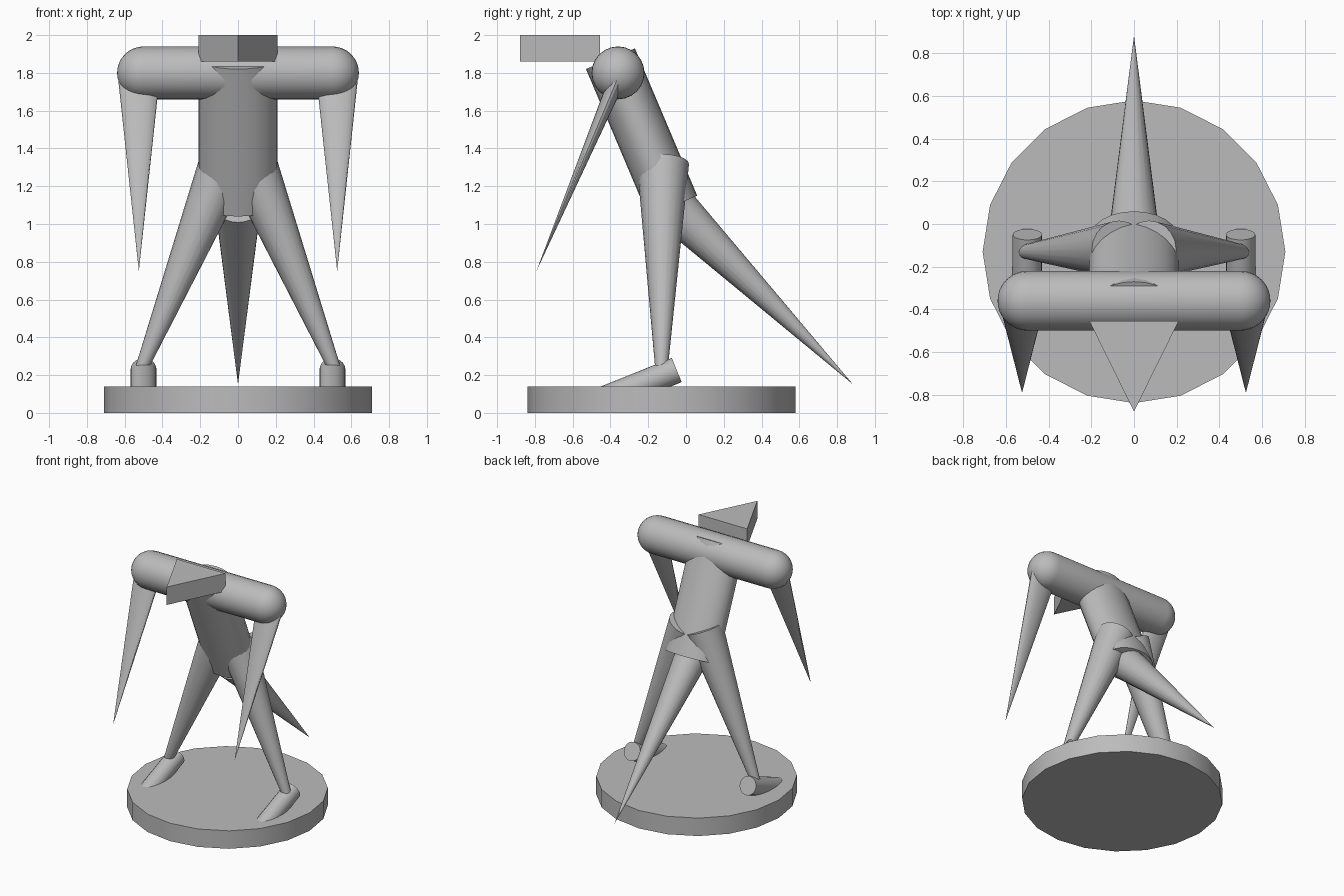
import bpy, bmesh, math
from mathutils import Vector

cube = bpy.data.objects.get("Cube")
if cube:
    bpy.data.objects.remove(cube, do_unlink=True)

grey = bpy.data.materials.new("plain_grey")
grey.use_nodes = True
GREY = (0.5, 0.5, 0.5, 1)
grey.diffuse_color = GREY
grey.node_tree.nodes["Principled BSDF"].inputs["Base Color"].default_value = GREY


def finish(name, bm, angle=30):
    bmesh.ops.recalc_face_normals(bm, faces=bm.faces)
    mesh = bpy.data.meshes.new(name)
    bm.to_mesh(mesh)
    bm.free()
    mesh.materials.append(grey)
    obj = bpy.data.objects.new(name, mesh)
    bpy.context.collection.objects.link(obj)
    bpy.ops.object.select_all(action='DESELECT')
    obj.select_set(True)
    bpy.context.view_layer.objects.active = obj
    bpy.ops.object.shade_smooth_by_angle(angle=math.radians(angle))
    return obj


def limb(name, start, end, profile, depth=1.0, sides=20, ref=(1, 0, 0)):
    """Sweep rings from start to end; profile is (distance along axis, radius)."""
    start, end = Vector(start), Vector(end)
    axis = (end - start).normalized()
    ref = Vector(ref)
    wide = (ref - axis * ref.dot(axis)).normalized()
    deep = axis.cross(wide) * depth
    bm = bmesh.new()
    rings = []
    for dist, radius in profile:
        turns = [math.tau * i / sides for i in range(sides)]
        rings.append([bm.verts.new(start + axis * dist + radius *
                                   (wide * math.cos(t) + deep * math.sin(t)))
                      for t in turns])
    for a, b in zip(rings, rings[1:]):
        for i in range(sides):
            j = (i + 1) % sides
            bm.faces.new((a[i], a[j], b[j], b[i]))
    bm.faces.new(rings[0])
    bm.faces.new(rings[-1])
    bmesh.ops.remove_doubles(bm, verts=bm.verts, dist=1e-5)
    return finish(name, bm)


def taper(name, start, end, r_start, r_end, **options):
    length = (Vector(end) - Vector(start)).length
    return limb(name, start, end, [(0, r_start), (length, r_end)], **options)


# Round stand
taper("base", (0, -0.13, 0), (0, -0.13, 0.14), 0.71, 0.71)

# Oval torso leaning forward
HIP = (0, -0.07, 1.095)
taper("torso", HIP, (0, -0.4, 1.875), 0.21, 0.21, depth=0.67, sides=24)

# Shoulder bar with rounded ends
R, HALF = 0.14, 0.5
steps = [math.pi / 2 * i / 8 for i in range(9)]
cap = [(R - R * math.cos(t), max(R * math.sin(t), 1e-4)) for t in steps]
span = 2 * (HALF + R)
bar = cap + [(span - d, r) for d, r in reversed(cap)]
limb("shoulders", (-HALF - R, -0.36, 1.8), (HALF + R, -0.36, 1.8), bar,
     sides=24, ref=(0, 0, 1))

# Wedge head pointing forward
bm = bmesh.new()
outline = [(-0.21, -0.455), (0, -0.88), (0.21, -0.455)]
face = bm.faces.new([bm.verts.new((x, y, 1.86)) for x, y in outline])
top = bmesh.ops.extrude_face_region(bm, geom=[face])["geom"]
bmesh.ops.translate(bm, vec=(0, 0, 0.14),
                    verts=[v for v in top if isinstance(v, bmesh.types.BMVert)])
finish("head", bm)

# Pointed tail
taper("tail", HIP, (0, 0.88, 0.155), 0.122, 0.0005)

# Arms, legs and feet on both sides
for side, s in (("left", 1), ("right", -1)):
    x = s * 0.525
    taper(side + "_arm", (x, -0.35, 1.8), (x, -0.79, 0.755), 0.113, 0.0005, depth=0.4)
    taper(side + "_leg", (s * 0.07, -0.122, 1.318), (x, -0.13, 0.2), 0.138, 0.03)
    heel = Vector((s * 0.5, -0.049, 0.227))
    taper(side + "_foot", heel, heel + Vector((0, -0.39, -0.157)), 0.069, 0.069)
